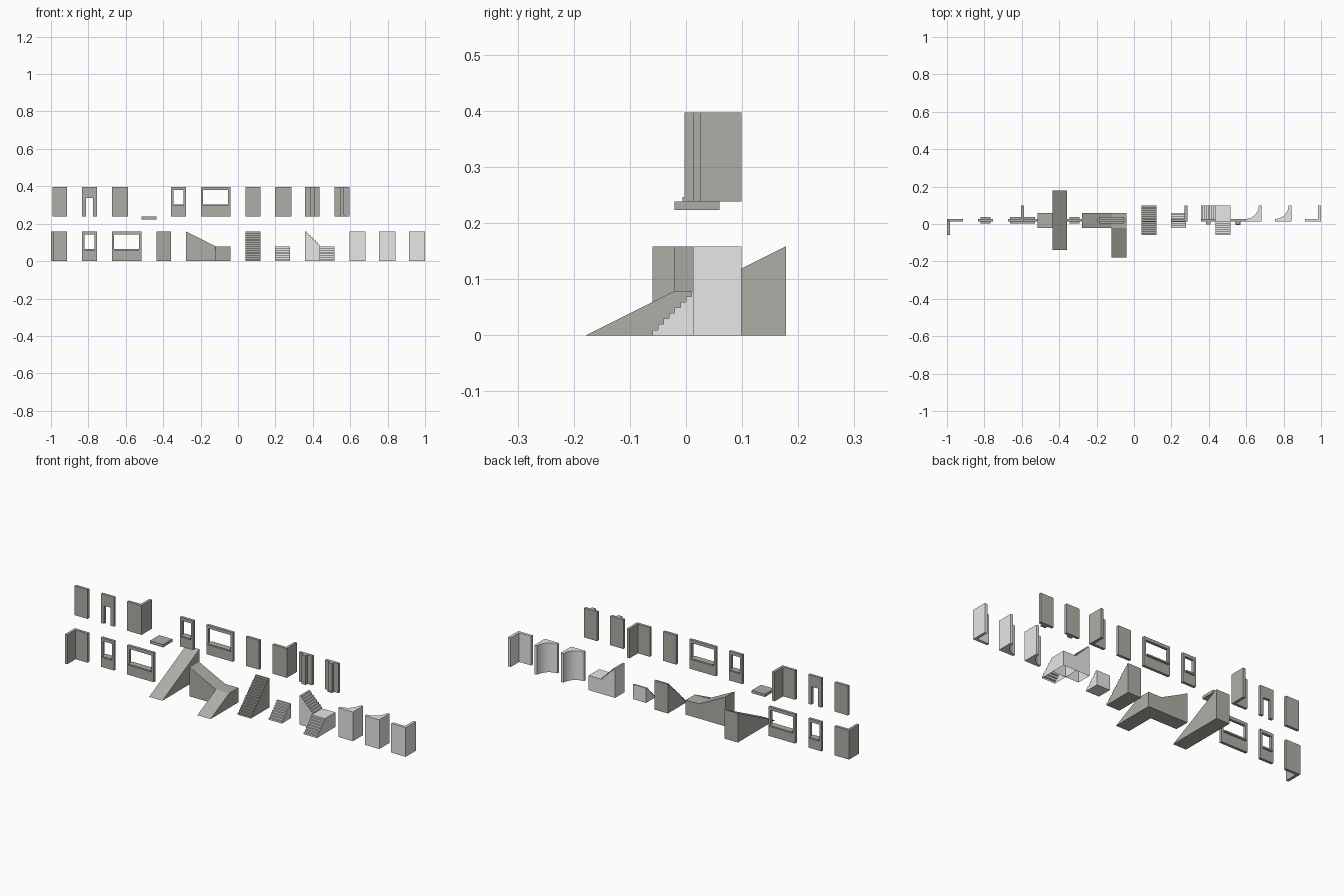
import bpy, bmesh, math
from mathutils import Vector

if "Cube" in bpy.data.objects:
    bpy.data.objects.remove(bpy.data.objects["Cube"])

U = 0.0794      # one grid cell
T = 0.015       # wall thickness
YC = 0.0196     # centre line of the walls
H = 2 * U       # wall height
TOP = 3 * U     # base of the upper row


def material(name, rgb):
    m = bpy.data.materials.new(name)
    m.diffuse_color = (*rgb, 1)
    m.use_nodes = True
    m.node_tree.nodes["Principled BSDF"].inputs["Base Color"].default_value = m.diffuse_color
    return m


DARK = material("warm_grey", (0.43, 0.43, 0.39))
LIGHT = material("light_grey", (0.8, 0.8, 0.8))


def finish(name, bm, mat):
    bmesh.ops.recalc_face_normals(bm, faces=bm.faces)
    me = bpy.data.meshes.new(name)
    bm.to_mesh(me)
    bm.free()
    me.materials.append(mat)
    ob = bpy.data.objects.new(name, me)
    bpy.context.collection.objects.link(ob)
    return ob


def prism(name, pts, axis, a, b, mat, open_bottom=False):
    """Extrude a 2D profile along an axis from a to b."""
    place = {'x': lambda p, t: (t, p[0], p[1]),
             'y': lambda p, t: (p[0], t, p[1]),
             'z': lambda p, t: (p[0], p[1], t)}[axis]
    bm = bmesh.new()
    f = bm.faces.new([bm.verts.new(place(p, a)) for p in pts])
    move = Vector(place((0, 0), b - a))
    new = bmesh.ops.extrude_face_region(bm, geom=[f], use_keep_orig=True)
    bmesh.ops.translate(bm, vec=move, verts=[v for v in new['geom'] if isinstance(v, bmesh.types.BMVert)])
    bmesh.ops.recalc_face_normals(bm, faces=bm.faces)
    if open_bottom:
        low = [g for g in bm.faces if all(v.co.z < 1e-5 for v in g.verts)]
        bmesh.ops.delete(bm, geom=low, context='FACES')
    return finish(name, bm, mat)


def box(name, x0, x1, y0, y1, z0, z1, mat=DARK):
    return prism(name, [(x0, y0), (x1, y0), (x1, y1), (x0, y1)], 'z', z0, z1, mat)


def wall(name, x, z, mat=DARK):
    return box(name, x - U / 2, x + U / 2, YC - T / 2, YC + T / 2, z, z + H, mat)


def corner(name, x, z, side, mat=DARK):
    """Wall with a return at one end: side 1 = right/back, -1 = left/front."""
    pts = [(-U / 2, -T / 2), (U / 2 + T / 2, -T / 2), (U / 2 + T / 2, U),
           (U / 2 - T / 2, U), (U / 2 - T / 2, T / 2), (-U / 2, T / 2)]
    return prism(name, [(x + side * p, YC + side * q) for p, q in pts], 'z', z, z + H, mat)


def window(name, x0, x1, z):
    """Wall with a rectangular opening and a projecting sill."""
    def rect(m, lo, hi, y):
        return [(x0 + m, y, z + lo), (x1 - m, y, z + lo), (x1 - m, y, z + hi), (x0 + m, y, z + hi)]
    f, k = YC - T / 2, YC + T / 2
    bm = bmesh.new()
    rings = [[bm.verts.new(c) for c in r] for r in
             (rect(0, 0, H, f), rect(0, 0, H, k), rect(0.0125, 0.058, 0.142, k), rect(0.0125, 0.058, 0.142, f))]
    for i in range(4):
        a, b = rings[i], rings[(i + 1) % 4]
        for j in range(4):
            n = (j + 1) % 4
            bm.faces.new((a[j], a[n], b[n], b[j]))
    finish(name, bm, DARK)
    box(name + "_sill", x0 + 0.0125, x1 - 0.0125, YC - 0.017, YC + 0.017, z + 0.056, z + 0.064)


def steps(a, z, run, rise, n, base=0.0):
    """Closed stair profile starting at (a, z)."""
    pts = [(a, base)]
    if z > base:
        pts.append((a, z))
    for i in range(n):
        pts.append((a + run * i / n, z + rise * (i + 1) / n))
        pts.append((a + run * (i + 1) / n, z + rise * (i + 1) / n))
    pts.append((a + run, base))
    return pts


def cx(n):
    return n * U


# Upper row: plain walls, door wall, corners, floor slab
wall("wall_left", cx(-12), TOP)
wall("wall_right", cx(1), TOP)
d, e, x = 0.02, U / 2, cx(-10)
prism("door_wall", [(x - e, TOP), (x - d, TOP), (x - d, TOP + 0.098), (x + d, TOP + 0.098),
                    (x + d, TOP), (x + e, TOP), (x + e, TOP + H), (x - e, TOP + H)],
      'y', YC - T / 2, YC + T / 2, DARK)
corner("corner_wall_a", cx(-8), TOP, 1)
corner("corner_wall_b", cx(3), TOP, 1)
box("floor_slab", cx(-6.5), cx(-5.5), YC - U / 2, YC + U / 2, TOP - T, TOP)

# Windows in both rows
window("upper_window", cx(-4.5), cx(-3.5), TOP)
window("upper_wide_window", cx(-2.5), cx(-0.5), TOP)
window("lower_window", cx(-10.5), cx(-9.5), 0)
window("lower_wide_window", cx(-8.5), cx(-6.5), 0)

# Walls with pillars
f = YC - T / 2
wall("pillar_wall_a", cx(5), TOP)
box("pillar_a", cx(5) - 0.0125, cx(5) + 0.0125, f - 0.015, f, TOP, TOP + H)
wall("pillar_wall_b", cx(7), TOP)
box("pillar_b", cx(7) - 0.0115, cx(7) + 0.0115, f - 0.015, f, TOP, TOP + H)
box("pillar_b_base", cx(7) - 0.014, cx(7) + 0.014, f - 0.018, f, TOP, TOP + 0.008)

# Lower left corner
corner("corner_wall_c", cx(-12), 0, -1)

# Straight ramp
prism("ramp", [(YC - 2 * U, 0), (YC + 2 * U, 0), (YC + 2 * U, H)], 'x', cx(-5.5), cx(-4.5), DARK)

# Corner ramp: front slope, then landing and left slope
y0, y1 = YC - U / 2, YC + U / 2
prism("corner_ramp_front", [(y0 - 2 * U, 0), (y0, 0), (y0, U)], 'x', cx(-1.5), cx(-0.5), DARK)
prism("corner_ramp_left", [(cx(-3.5), 0), (cx(-0.5), 0), (cx(-0.5), U), (cx(-1.5), U), (cx(-3.5), H)],
      'y', y0, y1, DARK)

# Stairs
prism("tall_stairs", steps(YC - U, 0, 2 * U, H, 16), 'x', cx(0.5), cx(1.5), DARK)
prism("short_stairs", steps(y0, 0, U, U, 8), 'x', cx(2.5), cx(3.5), LIGHT)

# Corner stairs, open underneath
prism("corner_stairs_front", steps(YC - U, 0, U, U, 8)[:-1] + [(YC, 0)], 'x', cx(5.5), cx(6.5), LIGHT, True)
box_pts = [(cx(5.5), 0), (cx(6.5), 0), (cx(6.5), U), (cx(5.5), U)]
prism("corner_stairs_landing", box_pts, 'y', YC, YC + U, LIGHT, True)
flight = [(2 * cx(5.5) - p, q) for p, q in steps(cx(5.5), U, U, U, 8)]
prism("corner_stairs_left", flight, 'y', YC, YC + U, LIGHT, True)

# Rounded inner corners
for name, n, seg in (("rounded_corner_a", 8, 12), ("rounded_corner_b", 10, 24)):
    x = cx(n)
    l, r, h = x - U / 2, x + U / 2, T / 2
    rad = U - h
    pts = [(l, YC - h), (r + h, YC - h), (r + h, YC + U), (r - h, YC + U)]
    for i in range(1, seg + 1):
        t = math.pi / 2 * i / seg
        pts.append((l + rad * math.cos(t), YC + U - rad * math.sin(t)))
    ob = prism(name, pts, 'z', 0, H, LIGHT)
    bpy.context.view_layer.objects.active = ob
    ob.select_set(True)
    bpy.ops.object.shade_smooth_by_angle(angle=math.radians(30))
    ob.select_set(False)

# Light square corner
corner("corner_wall_d", cx(12), 0, 1, LIGHT)
